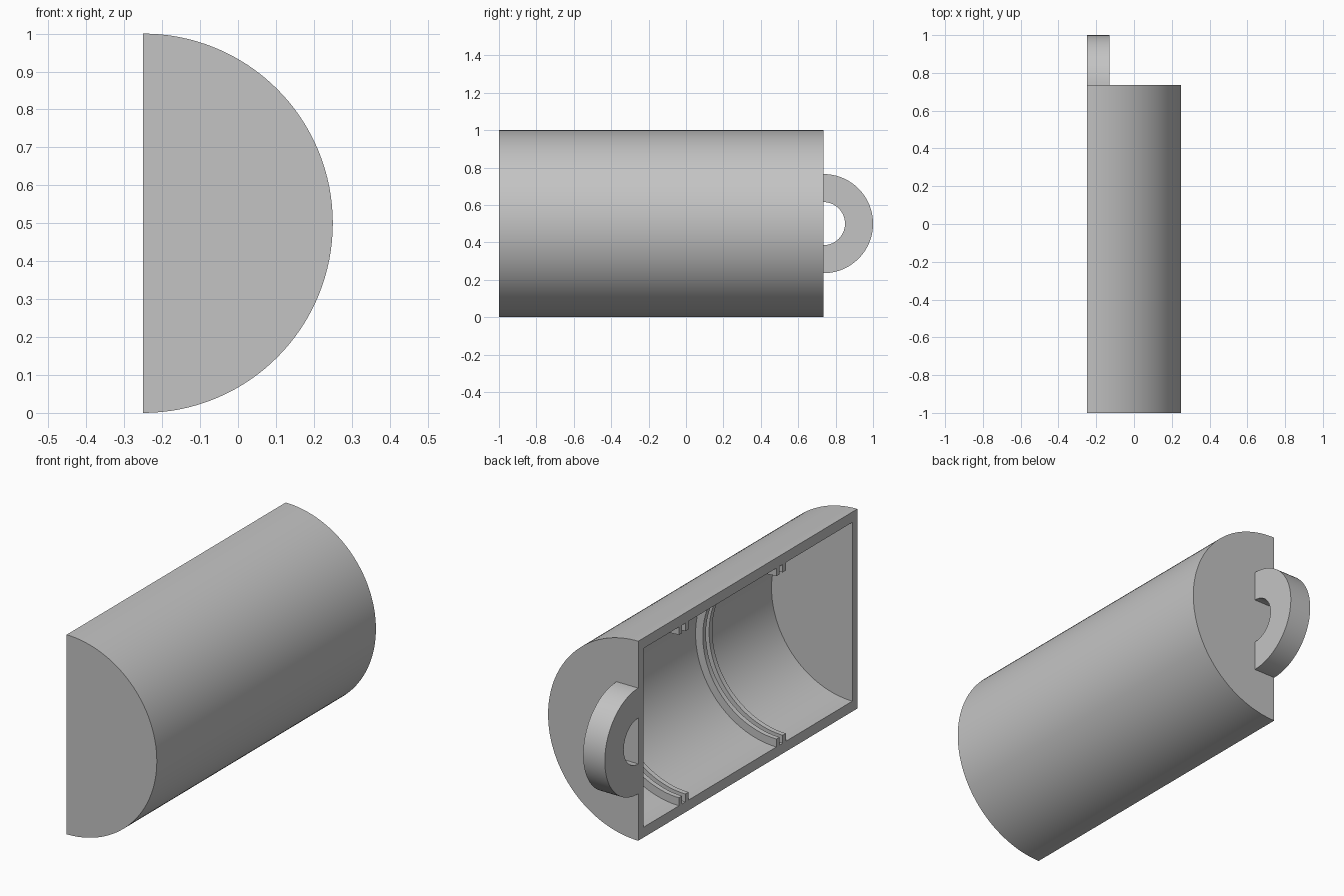
import bpy
import bmesh
import math
from mathutils import Vector

cube = bpy.data.objects.get("Cube")
if cube:
    bpy.data.objects.remove(cube, do_unlink=True)

CUT_X, MID_Z = -0.25, 0.5          # open cut plane and axis height
R_OUT, R_IN = 0.5, 0.448           # shell radii
Y_FRONT, Y_BACK, END_WALL = -1.0, 0.735, 0.04
SEGMENTS = 64

grey = bpy.data.materials.new("plain_grey")
grey.use_nodes = True
grey.diffuse_color = (0.55, 0.55, 0.55, 1)
grey.node_tree.nodes["Principled BSDF"].inputs["Base Color"].default_value = (0.55, 0.55, 0.55, 1)


def arc(radius):
    """Half circle bulging towards +u, from bottom to top."""
    angles = [math.pi * (i / SEGMENTS - 0.5) for i in range(SEGMENTS + 1)]
    return [(radius * math.cos(a), radius * math.sin(a)) for a in angles]


def prism(name, profile, place, start, end):
    """Extrude a (u, v) profile between two depths; place maps (u, v, depth) to space."""
    bm = bmesh.new()
    face = bm.faces.new([bm.verts.new(place(u, v, start)) for u, v in profile])
    extruded = bmesh.ops.extrude_face_region(bm, geom=[face])["geom"]
    shift = Vector(place(0, 0, end)) - Vector(place(0, 0, start))
    bmesh.ops.translate(bm, vec=shift,
                        verts=[g for g in extruded if isinstance(g, bmesh.types.BMVert)])
    bmesh.ops.recalc_face_normals(bm, faces=bm.faces)
    mesh = bpy.data.meshes.new(name)
    bm.to_mesh(mesh)
    bm.free()
    mesh.materials.append(grey)
    obj = bpy.data.objects.new(name, mesh)
    bpy.context.collection.objects.link(obj)
    return obj


def activate(obj):
    bpy.ops.object.select_all(action="DESELECT")
    obj.select_set(True)
    bpy.context.view_layer.objects.active = obj


def along_y(u, v, depth):
    return (CUT_X + u, depth, MID_Z + v)


def along_x(u, v, depth):
    return (depth, Y_BACK + u, MID_Z + v)


# Hollow half-cylinder shell with closed ends
shell = prism("half_shell", arc(R_OUT), along_y, Y_FRONT, Y_BACK)
cavity = [(-0.1, -R_IN)] + arc(R_IN) + [(-0.1, R_IN)]
cutter = prism("cavity_cutter", cavity, along_y, Y_FRONT + END_WALL, Y_BACK - END_WALL)
cutter.hide_render = True
hollow = shell.modifiers.new("hollow", "BOOLEAN")
hollow.operation = "DIFFERENCE"
hollow.solver = "EXACT"
hollow.object = cutter
activate(shell)
bpy.ops.object.modifier_apply(modifier=hollow.name)
bpy.data.objects.remove(cutter, do_unlink=True)
parts = [shell]

# Two pairs of thin ribs around the inside wall
rib_profile = arc(R_IN) + arc(R_IN - 0.04)[::-1]
for label, centre in (("front", -0.396), ("back", 0.375)):
    for side, offset in (("a", -0.025), ("b", 0.025)):
        y = centre + offset
        parts.append(prism(f"{label}_rib_{side}", rib_profile, along_y, y - 0.0125, y + 0.0125))

# Half-ring hanging loop on the back end
parts.append(prism("hanging_loop", arc(0.265) + arc(0.115)[::-1], along_x, CUT_X, -0.13))

for part in parts:
    activate(part)
    bpy.ops.object.shade_smooth_by_angle(angle=math.radians(30))
